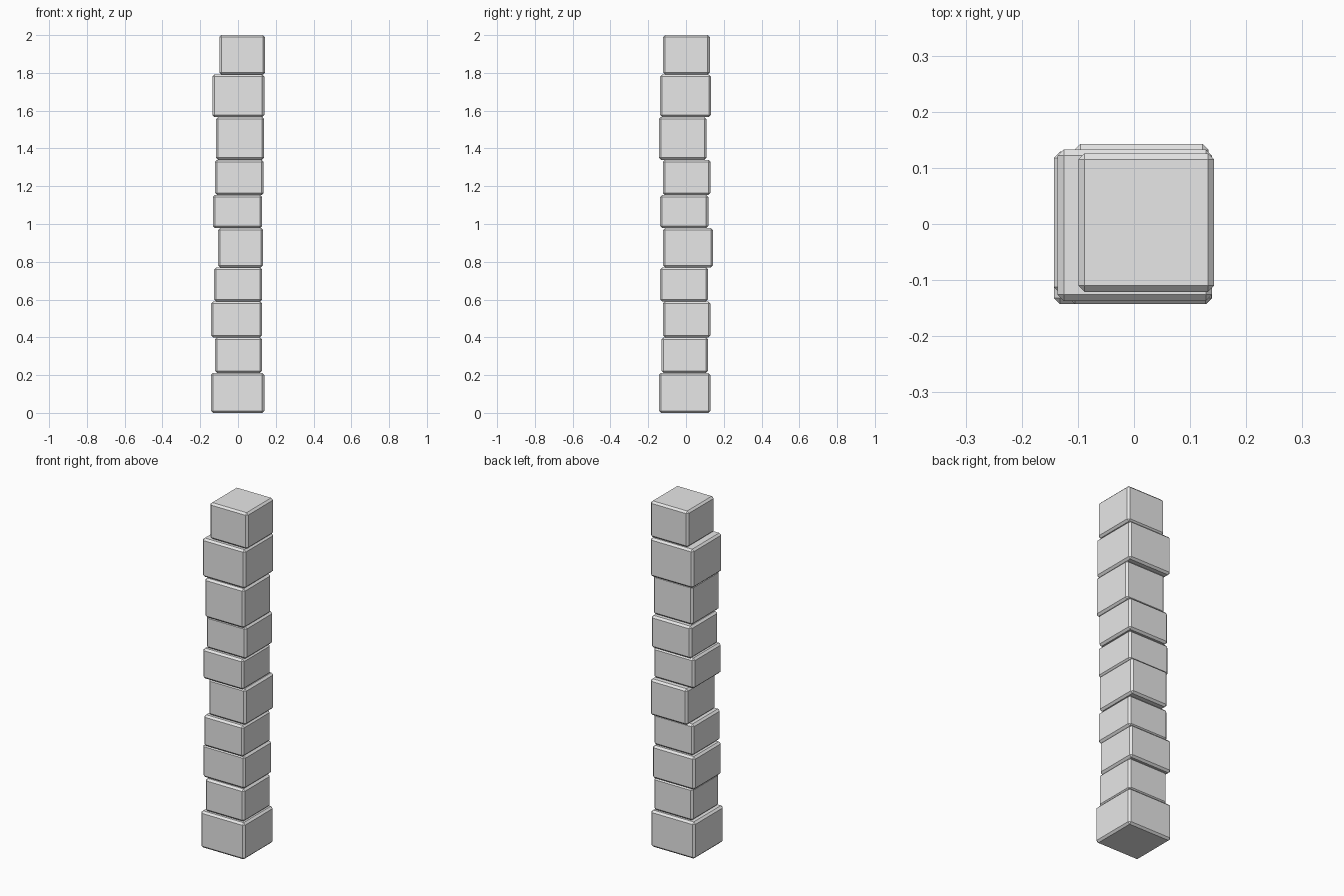
import bpy

if "Cube" in bpy.data.objects:
    bpy.data.objects.remove(bpy.data.objects["Cube"], do_unlink=True)

# Plain grey stone
stone = bpy.data.materials.new("light_grey")
stone.use_nodes = True
grey = (0.8, 0.8, 0.8, 1)
stone.diffuse_color = grey
stone.node_tree.nodes["Principled BSDF"].inputs["Base Color"].default_value = grey

# Blocks from bottom to top: x min, x max, y min, y max, top height
BLOCKS = [
    (-.143, .139, -.143, .129, .212),
    (-.122, .128, -.130, .117, .400),
    (-.143, .128, -.123, .129, .590),
    (-.127, .128, -.137, .117, .770),
    (-.106, .133, -.122, .143, .979),
    (-.133, .128, -.137, .118, 1.154),
    (-.121, .136, -.123, .129, 1.340),
    (-.116, .138, -.143, .108, 1.567),
    (-.136, .139, -.137, .133, 1.791),
    (-.099, .143, -.121, .126, 2.0),
]


def add_block(name, x0, x1, y0, y1, z0, z1):
    bpy.ops.mesh.primitive_cube_add(
        size=1, location=((x0 + x1) / 2, (y0 + y1) / 2, (z0 + z1) / 2))
    block = bpy.context.object
    block.name = name
    block.scale = (x1 - x0, y1 - y0, z1 - z0)
    bpy.ops.object.transform_apply(location=False, rotation=False, scale=True)
    block.data.materials.append(stone)
    # Chamfered edges
    bevel = block.modifiers.new("chamfer", 'BEVEL')
    bevel.width = 0.011
    bevel.segments = 1
    return block


# Stack the blocks
base = 0.0
for i, (x0, x1, y0, y1, top) in enumerate(BLOCKS, 1):
    add_block(f"stacked_block_{i}", x0, x1, y0, y1, base, top)
    base = top
